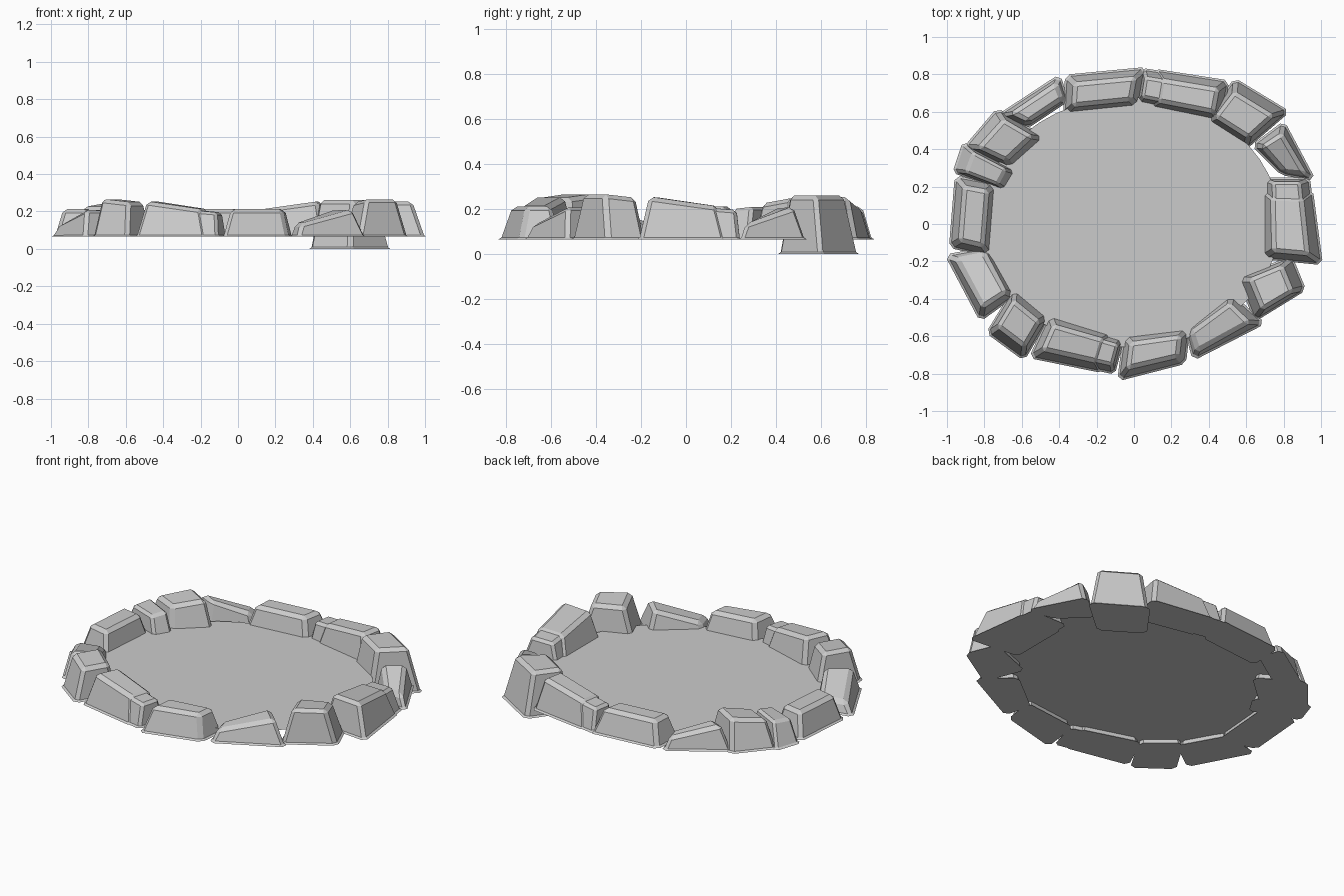
import bpy, bmesh, math
from mathutils import Vector

if "Cube" in bpy.data.objects:
    bpy.data.objects.remove(bpy.data.objects["Cube"])

BASE = 0.065


def at(q, u, v):
    # point inside a footprint: u runs clockwise along the ring, v from outside to inside
    a, b, c, d = [Vector(p) for p in q]
    return a.lerp(b, u).lerp(d.lerp(c, u), v)


def stone(name, q, z_start, z_end, base=BASE, bevel=0.02, u=(0.1, 0.9), v=(0.2, 0.83)):
    # tapered block with a sloping top and chamfered edges
    bm = bmesh.new()
    low = [bm.verts.new((p[0], p[1], base)) for p in q]
    top = []
    for i, j, z in ((0, 0, z_start), (1, 0, z_end), (1, 1, z_end), (0, 1, z_start)):
        p = at(q, u[i], v[j])
        top.append(bm.verts.new((p.x, p.y, z)))
    bm.faces.new(low)
    bm.faces.new(top)
    for i in range(4):
        j = (i + 1) % 4
        bm.faces.new((low[i], low[j], top[j], top[i]))
    bmesh.ops.bevel(bm, geom=[e for e in bm.edges if e.verts[0] in top or e.verts[1] in top],
                    offset=bevel, segments=1, affect='EDGES')
    bmesh.ops.bevel(bm, geom=[e for e in bm.edges if all(w.co.z < base + 1e-4 for w in e.verts)],
                    offset=0.009, segments=1, affect='EDGES')
    bmesh.ops.recalc_face_normals(bm, faces=bm.faces)
    me = bpy.data.meshes.new(name)
    bm.to_mesh(me)
    bm.free()
    ob = bpy.data.objects.new(name, me)
    bpy.context.collection.objects.link(ob)
    return ob


# Footprints: outer start, outer end, inner end, inner start (clockwise around the ring)
slabs = [
    ((-.36, .79), (.06, .83), (.02, .63), (-.37, .59)),
    ((.27, -.74), (-.08, -.83), (-.05, -.60), (.29, -.56)),
    ((-.98, -.12), (-.95, .25), (-.74, .21), (-.77, -.17)),
]
notched = [
    ((.05, .83), (.50, .76), (.46, .55), (.02, .64)),
    ((.94, .24), (1.0, -.21), (.69, -.18), (.69, .24)),
    ((-.11, -.80), (-.55, -.71), (-.45, -.49), (-.06, -.61)),
]
wedges = [
    ((.80, .54), (.96, .24), (.79, .27), (.64, .42)),
    ((.69, -.53), (.32, -.72), (.28, -.57), (.52, -.38)),
    ((-.82, -.51), (-1.0, -.17), (-.78, -.13), (-.64, -.38)),
    ((-.72, .58), (-.40, .79), (-.36, .66), (-.57, .52)),
]
blocks = [
    ((.84, -.18), (.91, -.35), (.65, -.51), (.56, -.29)),
    ((-.59, -.72), (-.78, -.58), (-.64, -.35), (-.46, -.50)),
]

for i, q in enumerate(slabs):
    stone(f"slab_stone_{i}", q, 0.212, 0.212)

# long stones with a small lower step at one end
for i, q in enumerate(notched):
    main = [at(q, .14, 0), at(q, 1, 0), at(q, 1, 1), at(q, .14, 1)]
    step = [at(q, 0, .03), at(q, .34, .03), at(q, .34, .95), at(q, 0, .95)]
    stone(f"long_stone_{i}", main, 0.212, 0.255)
    stone(f"step_stone_{i}", step, 0.195, 0.205, bevel=0.015)

# wedge stones drop towards their clockwise end
for i, q in enumerate(wedges):
    stone(f"wedge_stone_{i}", q, 0.212, 0.135, u=(0.12, 0.93), v=(0.17, 0.87))

for i, q in enumerate(blocks):
    stone(f"block_stone_{i}", q, 0.25, 0.267)

# deep stone reaching the ground, and the pair on the left
stone("deep_stone", ((.54, .77), (.82, .60), (.60, .41), (.38, .55)), 0.26, 0.26, base=0.0)
stone("left_stone", ((-.90, .41), (-.73, .61), (-.48, .46), (-.66, .30)), 0.225, 0.25)
stone("left_small_stone", ((-.96, .28), (-.91, .43), (-.63, .28), (-.69, .18)), 0.2, 0.21, bevel=0.015)

# flat floor of the pool
bpy.ops.mesh.primitive_circle_add(vertices=48, radius=1, fill_type='NGON', location=(-.02, .01, .1))
floor = bpy.context.object
floor.name = "pool_floor"
floor.scale = (.80, .67, 1)
